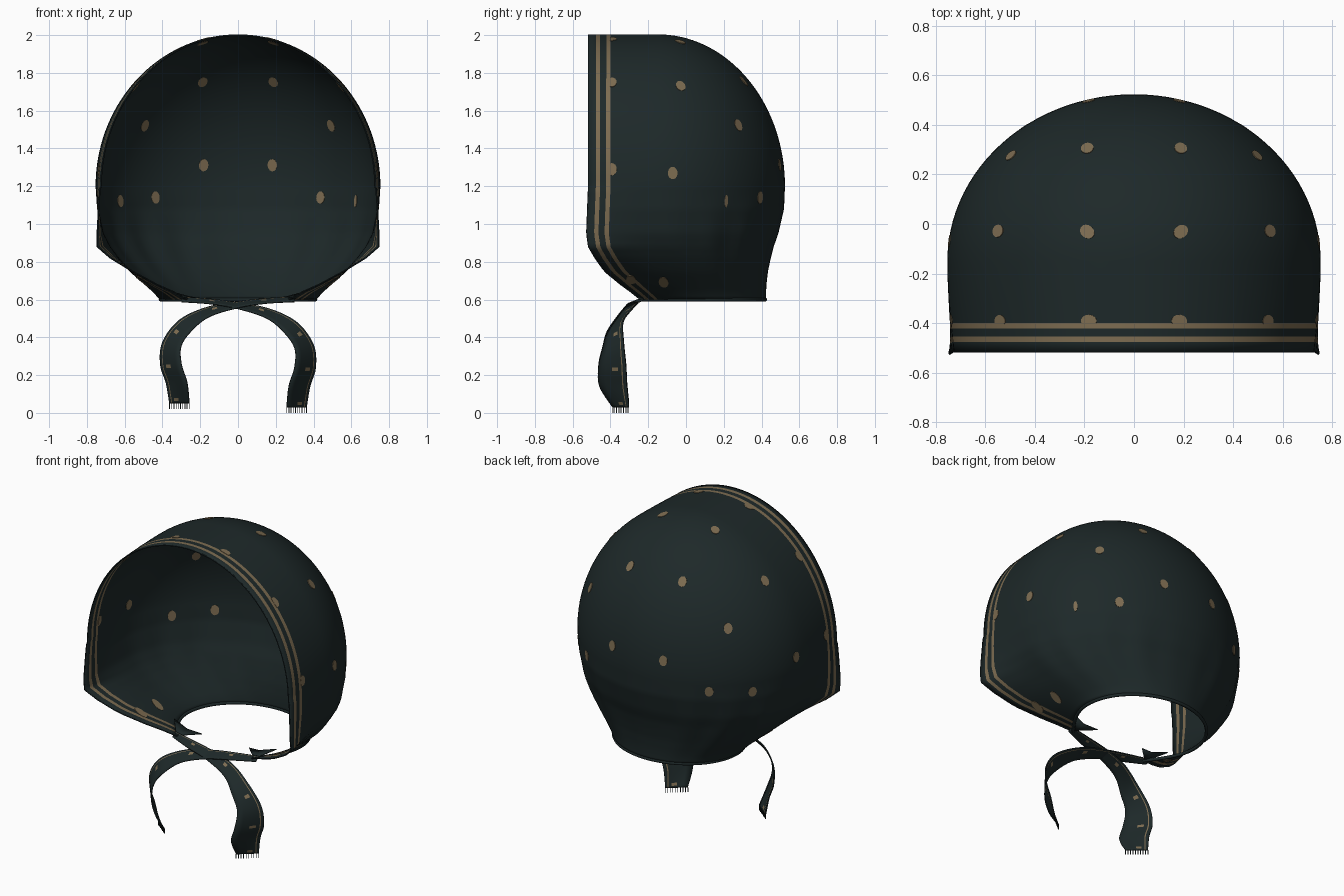
import bpy, bmesh, math
from mathutils import Vector
from mathutils.bvhtree import BVHTree

if "Cube" in bpy.data.objects:
    bpy.data.objects.remove(bpy.data.objects["Cube"])


def material(name, rgb):
    m = bpy.data.materials.new(name)
    m.diffuse_color = (*rgb, 1)
    m.use_nodes = True
    m.node_tree.nodes["Principled BSDF"].inputs["Base Color"].default_value = m.diffuse_color
    return m


CLOTH = material("dark green cloth", (0.0125, 0.0215, 0.022))
TAN = material("tan print", (0.205, 0.150, 0.082))
HEM = material("dark hem", (0.009, 0.016, 0.017))


def make(name, bm, mats, thick=0, smooth=True):
    me = bpy.data.meshes.new(name)
    bm.to_mesh(me)
    bm.free()
    ob = bpy.data.objects.new(name, me)
    bpy.context.collection.objects.link(ob)
    for m in mats:
        me.materials.append(m)
    for p in me.polygons:
        p.use_smooth = smooth
    if thick:
        mod = ob.modifiers.new("thickness", 'SOLIDIFY')
        mod.thickness = thick
        mod.offset = 0
    return ob


# lower hood profile: z, side half width, front edge x, front y, back y, centre y
LOW = [(0.60, .41, .27, -.24, .42, .06), (0.64, .445, .34, -.29, .42, .03),
       (0.68, .49, .43, -.345, .422, 0), (0.75, .57, .56, -.43, .43, -.05),
       (0.82, .635, .675, -.48, .445, -.09), (0.88, .68, .745, -.515, .46, -.12),
       (0.95, .715, .745, -.525, .485, -.14), (1.08, .742, .738, -.52, .515, -.15),
       (1.20, .75, .73, -.515, .52, -.15)]


def profile(z):
    if z >= 1.2:
        k = math.sqrt(max(0, 1 - ((z - 1.2) / 0.8) ** 2))
        return .75 * k, .725 * k, -.515, -.15 + .67 * k, -.15
    for a, b in zip(LOW, LOW[1:]):
        if z <= b[0]:
            t = (z - a[0]) / (b[0] - a[0])
            return tuple(p + (q - p) * t for p, q in zip(a[1:], b[1:]))


BANDS = [0, .038, .061, .093, .116]      # stripe edges behind the front edge
NF, NB = 8, 26


def half_section(z):
    w, xf, f, b, c = profile(z)
    s = min(1, (c - f) / .36)
    ys = [f + d * s for d in BANDS]
    ys += [ys[-1] + (c - ys[-1]) * i / NF for i in range(1, NF + 1)]
    pts = [Vector((xf + (w - xf) * math.sin((y - f) / (c - f) * math.pi / 2), y, z)) for y in ys]
    for i in range(1, NB + 1):
        a = math.pi / 2 * i / NB
        # soft gathers above the neck
        g = max(0, min(z - .6, 1.15 - z)) * .045 * math.sin(a * 18) * math.sin(2 * a)
        pts.append(Vector((w * math.cos(a) * (1 + g), c + (b - c) * math.sin(a) * (1 + g), z)))
    return pts


def full_section(z):
    h = half_section(z)
    return h + [Vector((-p.x, p.y, p.z)) for p in reversed(h[:-1])]


# hood shell with stripes along the front edge
levels = [.6 + .6 * i / 30 for i in range(30)]
levels += [1.2 + .8 * math.sin(math.pi / 2 * i / 34) for i in range(35)]
bm = bmesh.new()
rows = [[bm.verts.new(p) for p in full_section(z)] for z in levels]
n = len(rows[0])
for r0, r1 in zip(rows, rows[1:]):
    for j in range(n - 1):
        fc = bm.faces.new((r0[j], r0[j + 1], r1[j + 1], r1[j]))
        fc.material_index = 1 if min(j, n - 2 - j) in (1, 3) else 0
bmesh.ops.remove_doubles(bm, verts=bm.verts, dist=0.0005)
bmesh.ops.recalc_face_normals(bm, faces=bm.faces)
tree = BVHTree.FromBMesh(bm)
make("hood", bm, [CLOTH, TAN], .008)

# printed dots, showing on both sides of the cloth; the front row is cut off by the stripe
DOTS = [(.19, -.03, 1.97), (.56, -.025, 1.74), (.19, .31, 1.76), (.51, .29, 1.53),
        (.18, .48, 1.31), (.44, .39, 1.14), (.64, .22, 1.12), (.75, -.07, 1.27),
        (.18, -.392, 1.97), (.53, -.392, 1.74), (.74, -.392, 1.29),
        (.52, -.12, .67), (.50, -.29, .71)]
bm = bmesh.new()
for x, y, z in DOTS:
    for s in (1, -1):
        loc, nor, _, _ = tree.find_nearest(Vector((x * s, y, z)))
        side = nor.cross(Vector((0, 0, 1))).normalized()
        up = side.cross(nor)
        wide = .012 if (x, s) == (.64, 1) else .026      # one dot is half lost in a gather
        tall = .045 if z < .8 else .033
        ring = [loc + side * wide * math.cos(a) + up * tall * math.sin(a)
                for a in (math.tau * i / 14 + .1 for i in range(14))]
        if y == -.392:
            for p in ring:
                p.y = max(p.y, -.403 + .0003 * abs(p.z - loc.z))
        bm.faces.new([bm.verts.new(p) for p in ring])
make("dots", bm, [TAN], .0125, False)


def tube(name, pts, radius, mat):
    cu = bpy.data.curves.new(name, 'CURVE')
    cu.dimensions = '3D'
    cu.bevel_depth = radius
    cu.bevel_resolution = 2
    cu.use_fill_caps = True
    sp = cu.splines.new('POLY')
    sp.points.add(len(pts) - 1)
    for q, p in zip(sp.points, pts):
        q.co = (*p, 1)
    cu.materials.append(mat)
    ob = bpy.data.objects.new(name, cu)
    bpy.context.collection.objects.link(ob)
    bpy.ops.object.select_all(action='DESELECT')
    ob.select_set(True)
    bpy.context.view_layer.objects.active = ob
    bpy.ops.object.convert(target='MESH')


# neck binding and thin hem around the face opening
tube("neck_binding", full_section(.6), .010, CLOTH)
edge = [half_section(z)[0] for z in levels]
tube("face_hem", edge + [Vector((-p.x, p.y, p.z)) for p in reversed(edge[:-1])], .004, HEM)

# pleats folded inward at the front of the neck
bm = bmesh.new()
for s in (1, -1):
    bm.faces.new([bm.verts.new((x * s, y, z)) for x, y, z in
                  ((.28, -.235, .60), (.37, -.13, .645), (.26, -.15, .615), (.17, -.13, .60))])
make("neck_pleats", bm, [CLOTH], .006)

# ties: centre point and half width vector, from one neck end across to the other side
TIE = [((-.30, -.23, .60), (0, .015, .012)), ((-.15, -.27, .59), (0, .03, .012)),
       ((.0, -.29, .567), (0, .035, .015)), ((.16, -.325, .525), (.005, .04, .025)),
       ((.28, -.375, .45), (.03, .042, .03)), ((.35, -.385, .35), (.048, .055, .012)),
       ((.355, -.39, .24), (.055, .072, 0)), ((.325, -.385, .14), (.055, .072, 0)),
       ((.31, -.345, .03), (.052, .042, 0))]


def smooth_path(vals, steps=6):
    out = []
    for i in range(len(vals) - 1):
        p0, p1, p2, p3 = (vals[max(0, min(len(vals) - 1, i + k))] for k in (-1, 0, 1, 2))
        for s in range(steps):
            t = s / steps
            out.append(.5 * (2 * p1 + (p2 - p0) * t + (2 * p0 - 5 * p1 + 4 * p2 - p3) * t * t
                             + (3 * p1 - p0 - 3 * p2 + p3) * t ** 3))
    return out + [vals[-1]]


COLS = [-1, -.5, 0, .45, .70, .78, .9, 1]
for s, name in ((1, "right"), (-1, "left")):
    cs = smooth_path([Vector(c) for c, _ in TIE])
    ws = smooth_path([Vector(w) for _, w in TIE])
    lift = 0 if s > 0 else .022
    bm = bmesh.new()
    grid = []
    for i, (c, w) in enumerate(zip(cs, ws)):
        dz = lift * i / len(cs)
        grid.append([bm.verts.new(((c.x + w.x * k) * s, c.y + w.y * k, c.z + w.z * k + dz)) for k in COLS])
    for i in range(len(grid) - 1):
        for j in range(len(COLS) - 1):
            fc = bm.faces.new((grid[i][j], grid[i][j + 1], grid[i + 1][j + 1], grid[i + 1][j]))
            # edge stripe and a few printed spots
            fc.material_index = 1 if j == 4 or (j == 2 and i % 10 == 6) else 0
    a, b = grid[-1][0].co.copy(), grid[-1][-1].co.copy()
    make(name + "_tie", bm, [CLOTH, TAN], .007)

    # frayed threads at the tie end
    bm = bmesh.new()
    for i in range(10):
        p = a.lerp(b, i / 9)
        geo = bmesh.ops.create_cube(bm, size=1)["verts"]
        for v in geo:
            v.co = Vector((v.co.x * .004, v.co.y * .004, v.co.z * .03)) + p - Vector((0, 0, .015))
    make(name + "_fringe", bm, [HEM], 0, False)
